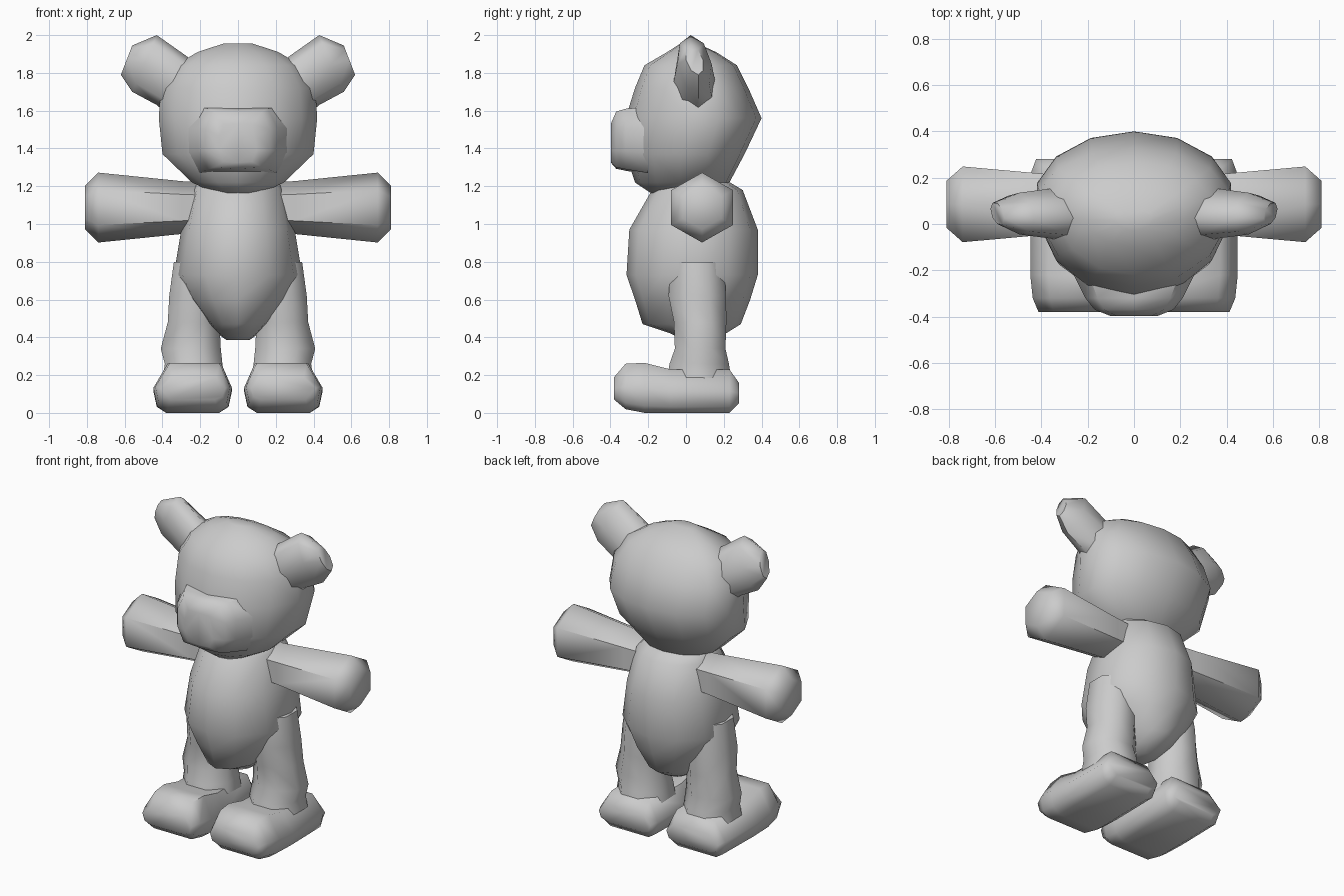
import bpy, bmesh
from math import sin, cos, pi, radians
from mathutils import Vector

if "Cube" in bpy.data.objects:
    bpy.data.objects.remove(bpy.data.objects["Cube"])


def loft(name, rings, mirror=False):
    """Skin a list of equal-length point rings, capped at both ends."""
    bm = bmesh.new()
    vs = [[bm.verts.new(p) for p in r] for r in rings]
    n = len(vs[0])
    for a, b in zip(vs, vs[1:]):
        for i in range(n):
            j = (i + 1) % n
            bm.faces.new((a[i], a[j], b[j], b[i]))
    bm.faces.new(vs[0])
    bm.faces.new(vs[-1])
    bmesh.ops.recalc_face_normals(bm, faces=bm.faces)
    me = bpy.data.meshes.new(name)
    bm.to_mesh(me)
    bm.free()
    ob = bpy.data.objects.new(name, me)
    bpy.context.collection.objects.link(ob)
    if mirror:
        ob.modifiers.new("Mirror", 'MIRROR').use_bisect_axis[0] = False
    bpy.ops.object.select_all(action='DESELECT')
    bpy.context.view_layer.objects.active = ob
    ob.select_set(True)
    bpy.ops.object.shade_smooth_by_angle(angle=radians(60))
    return ob


def oval(c, u, v, n, turn=0.0):
    c, u, v = Vector(c), Vector(u), Vector(v)
    return [c + u * cos(2 * pi * i / n + turn) + v * sin(2 * pi * i / n + turn)
            for i in range(n)]


def level_ring(z, w, front, back, mid=0.6, n=14):
    """Horizontal ring whose widest point sits at fraction mid from the front."""
    yc = front + mid * (back - front)
    pts = []
    for i in range(n):
        t = 2 * pi * i / n
        c = cos(t)
        depth = (back - yc) if c > 0 else (yc - front)
        pts.append((w * sin(t), yc + depth * c, z))
    return pts


# Head
loft("head", [level_ring(*r) for r in (
    (1.16, .12, -.18, .02), (1.22, .25, -.27, .23), (1.37, .41, -.32, .31),
    (1.56, .43, -.32, .40), (1.72, .42, -.27, .33), (1.84, .34, -.22, .27),
    (1.91, .22, -.10, .16), (1.955, .08, -.03, .06))])

# Muzzle
def muzzle_ring(y, w, z0, z1):
    zc, h = (z0 + z1) / 2, (z1 - z0) / 2
    shape = ((1, .35), (.75, 1), (0, 1), (-.75, 1), (-1, .35),
             (-1, -.4), (-.75, -1), (0, -1.05), (.75, -1), (1, -.4))
    return [(a * w, y, zc + b * h) for a, b in shape]

loft("muzzle", [muzzle_ring(*r) for r in (
    (-.20, .27, 1.27, 1.62), (-.32, .21, 1.29, 1.61),
    (-.37, .17, 1.30, 1.595), (-.398, .10, 1.33, 1.53))])

# Ears
ears = []
for x0, z0, x1, z1, d in ((.15, 1.82, .32, 1.53, .12), (.26, 1.88, .43, 1.63, .11),
                          (.43, 2.0, .56, 1.70, .09), (.56, 1.945, .62, 1.79, .045)):
    c = ((x0 + x1) / 2, .045, (z0 + z1) / 2)
    ears.append(oval(c, ((x0 - x1) / 2, -.02, (z0 - z1) / 2), (0, d, 0), 8))
loft("ear", ears, True)

# Body
loft("body", [level_ring(*r, .55, 12) for r in (
    (1.24, .20, -.10, .20), (1.18, .25, -.18, .30), (.97, .30, -.30, .38),
    (.73, .34, -.315, .38), (.60, .27, -.27, .34), (.47, .16, -.23, .29),
    (.42, .11, -.08, .21), (.385, .06, -.02, .14))])

# Arms: hexagonal, with a point at top and bottom
loft("arm", [oval((x, .085, 1.087), (0, 0, h), (0, h * 1.02, 0), 6) for x, h in (
    (.15, .13), (.30, .14), (.74, .185), (.81, .115))], True)

# Legs
loft("leg", [oval((cx, yc, z), (w, 0, 0), (0, d, 0), 8, pi / 8) for z, cx, w, yc, d in (
    (.80, .21, .14, .06, .15), (.62, .23, .145, .06, .165), (.48, .235, .148, .075, .15),
    (.34, .25, .172, .075, .145), (.26, .235, .165, .07, .17), (.15, .235, .18, .07, .19))],
    True)

# Feet
def foot_ring(y, s, z0, z1):
    shape = ((-.14, 0), (-.19, .14), (-.208, .5), (-.15, 1),
             (.13, 1), (.208, .5), (.19, .14), (.14, 0))
    return [(.24 + a * s, y, z0 + b * (z1 - z0)) for a, b in shape]

loft("foot", [foot_ring(*r) for r in (
    (-.38, .83, .07, .19), (-.32, .95, .02, .26), (-.22, 1, 0, .265),
    (-.08, 1, 0, .23), (.23, .97, 0, .23), (.28, .88, .05, .16))], True)
